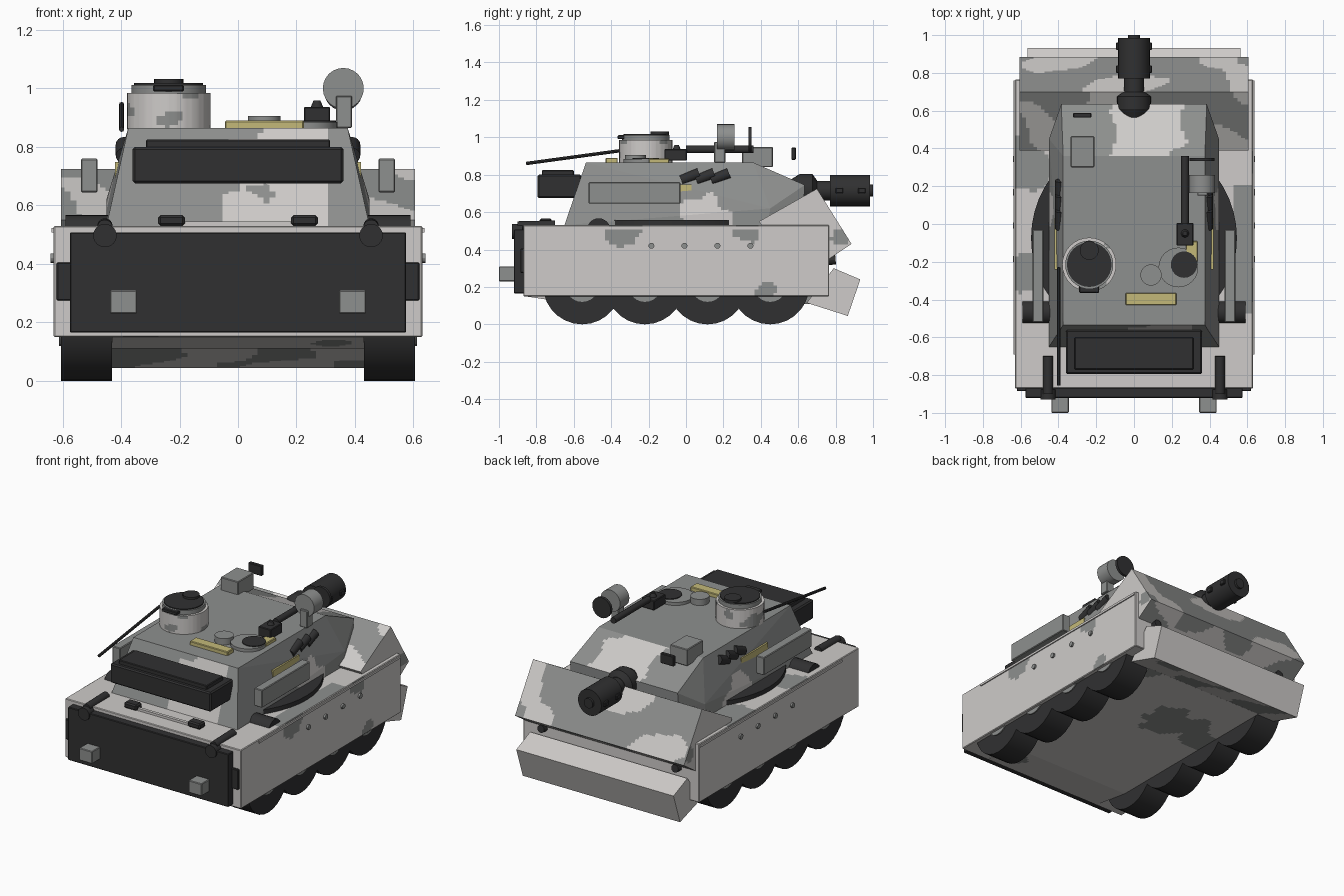
import bpy, bmesh, math
from mathutils import Vector, noise

if "Cube" in bpy.data.objects:
    bpy.data.objects.remove(bpy.data.objects["Cube"])


def mat(name, c):
    m = bpy.data.materials.new(name)
    m.diffuse_color = (*c, 1)
    m.use_nodes = True
    m.node_tree.nodes["Principled BSDF"].inputs["Base Color"].default_value = m.diffuse_color
    return m


PALE = mat("pale_grey", (0.62, 0.60, 0.585))
MID = mat("mid_grey", (0.27, 0.277, 0.272))
DARK = mat("charcoal", (0.03, 0.03, 0.031))
SAND = mat("sand_yellow", (0.55, 0.485, 0.19))


def finish(name, bm, m, bevel=0):
    bmesh.ops.recalc_face_normals(bm, faces=bm.faces[:])
    if bevel:
        bmesh.ops.bevel(bm, geom=bm.edges[:], offset=bevel, segments=1, affect='EDGES')
    me = bpy.data.meshes.new(name)
    bm.to_mesh(me)
    bm.free()
    me.materials.append(m)
    me.shade_smooth()
    me.set_sharp_from_angle(angle=math.radians(30))
    o = bpy.data.objects.new(name, me)
    bpy.context.collection.objects.link(o)
    return o


def box(name, x, y, z, m, bevel=0.004):
    """Box from (min, max) ranges."""
    bm = bmesh.new()
    bmesh.ops.create_cube(bm, size=1)
    for v in bm.verts:
        v.co = [(r[0] + r[1]) / 2 + c * abs(r[1] - r[0]) for c, r in zip(v.co, (x, y, z))]
    return finish(name, bm, m, bevel)


def rod(name, a, b, r, m, r2=None, seg=24):
    """Cylinder or cone from point a to point b."""
    a, b = Vector(a), Vector(b)
    bm = bmesh.new()
    bmesh.ops.create_cone(bm, cap_ends=True, segments=seg, radius1=r,
                          radius2=r if r2 is None else r2, depth=(b - a).length)
    q = Vector((0, 0, 1)).rotation_difference(b - a)
    for v in bm.verts:
        v.co = q @ v.co + (a + b) / 2
    return finish(name, bm, m)


def prism(name, prof, hx, m):
    """Side profile of (y, z) points, extruded across the width."""
    bm = bmesh.new()
    f = bm.faces.new([bm.verts.new((-hx, y, z)) for y, z in prof])
    g = bmesh.ops.extrude_face_region(bm, geom=[f])['geom']
    for v in g:
        if isinstance(v, bmesh.types.BMVert):
            v.co.x = hx
    return finish(name, bm, m)


def camo(o, rule, step=0.02):
    """Cut the faces into a grid and paint those where rule(p, n) is true."""
    me = o.data
    bm = bmesh.new()
    bm.from_mesh(me)
    for ax in range(3):
        cs = [v.co[ax] for v in bm.verts]
        n = Vector([float(i == ax) for i in range(3)])
        for k in range(int(min(cs) / step) - 1, int(max(cs) / step) + 2):
            c = (k + 0.37) * step
            if min(cs) < c < max(cs):
                bmesh.ops.bisect_plane(bm, geom=bm.verts[:] + bm.edges[:] + bm.faces[:],
                                       plane_co=n * c, plane_no=n)
    me.materials.append(MID)
    for f in bm.faces:
        f.material_index = int(rule(f.calc_center_median(), f.normal))
    bm.to_mesh(me)
    bm.free()
    me.shade_flat()


def blotch(p, seed, s=3.6):
    return noise.noise(Vector((p.x * s + seed, p.y * s + 2.3 * seed, p.z * s * 1.3)))


def spot(a, b, ca, cb, r, p):
    """Wobbly round patch."""
    return math.hypot(a - ca, b - cb) < r * (1 + .6 * blotch(p, 9.2, 9))


def hull_rule(p, n):
    if n.x > .5:
        return (spot(p.y, p.z, -.31, .49, .085, p) or spot(p.y, p.z, .33, .53, .075, p)
                or spot(p.y, p.z, .43, .18, .05, p))
    if n.z > .5:
        return p.x > .52 and -.48 < p.y < .2 or spot(p.x, p.y, -.6, -.25, .1, p) or spot(p.x, p.y, -.6, .3, .15, p)
    return n.z < -.5 and blotch(p, 4.1) > .3


def wedge_rule(p, n):
    if abs(n.x) > .5:
        return spot(p.y, p.z, .83, .48, .05, p)
    return blotch(p, 7.7) > (.06 if n.y > 0 else -.1)


def turret_rule(p, n):
    if n.z > .95:
        return True
    if n.y < -.5:                                   # rear slope
        return p.x + .25 * blotch(p, 2.4, 8) < .02 or p.x > .3
    if n.y > .3 and n.z > .2 and abs(p.x) < .39:    # front slope
        return not -.07 < p.x + .12 * blotch(p, 5.3, 6) < .23
    return not (spot(p.y, p.z, .08, .58, .1, p) or spot(p.y, p.z, .2, .55, .06, p))


# hull, belly, front wedge and lower nose
hull = box("hull", (-.63, .63), (-.87, .765), (.15, .53), PALE)
camo(hull, hull_rule)
belly = prism("belly", [(-.86, .2), (-.86, .15), (-.6, .11), (.66, .11), (.76, .2)], .43, PALE)
camo(belly, lambda p, n: spot(p.x, p.y, -.1, .25, .17, p) or blotch(p, 3.3) > .38)
wedge = prism("front_wedge", [(.70, .725), (.885, .43), (.765, .35), (.5, .4), (.39, .55)], .605, PALE)
camo(wedge, wedge_rule)
nose = prism("lower_nose", [(.79, .30), (.932, .24), (.865, .045), (.645, .115)], .563, PALE)
camo(nose, lambda p, n: n.z < -.5 and blotch(p, 1.2) > .15)

# turret body
bm = bmesh.new()
for s in (-1, 1):
    for p in ((.45, -.65, .53), (.45, .44, .53), (.375, -.535, .865), (.375, .36, .865),
              (.385, .635, .745), (.385, .63, .66), (.45, .45, .62)):
        bm.verts.new((s * p[0], p[1], p[2]))
bmesh.ops.convex_hull(bm, input=bm.verts[:])
turret = finish("turret", bm, PALE)
camo(turret, turret_rule)
rod("turret_ring", (0, -.075, .525), (0, -.075, .558), .545, DARK, seg=48)

# rear bin
box("rear_bin", (-.36, .36), (-.795, -.56), (.675, .80), DARK, .008)
box("rear_bin_lid", (-.315, .315), (-.77, -.6), (.79, .825), DARK)

# rear plate and fittings
box("rear_plate", (-.575, .575), (-.92, -.865), (.165, .508), DARK)
box("deck_strip", (-.2, .2), (-.765, -.745), (.53, .545), PALE, 0)
for s in (-1, 1):
    sd = "right" if s > 0 else "left"

    def X(a, b, s=s):
        return (min(s * a, s * b), max(s * a, s * b))
    box("rear_block_" + sd, X(.345, .438), (-1.0, -.91), (.23, .31), MID)
    box("rear_bracket_" + sd, X(.57, .62), (-.885, -.86), (.275, .405), DARK)
    rod("tow_arm_" + sd, (s * .455, -.70, .53), (s * .455, -.90, .525), .026, DARK)
    rod("tow_disc_" + sd, (s * .455, -.875, .497), (s * .455, -.93, .497), .04, DARK)
    box("deck_pad_" + sd, X(.182, .273), (-.78, -.72), (.53, .567), DARK, .008)
    rod("deck_roll_" + sd, (s * .445, -.467, .505), (s * .59, -.467, .505), .062, DARK)
    rod("tow_hook_" + sd, (s * .48, .74, .34), (s * .48, .80, .345), .025, DARK, seg=12)
    # side armour, stowage plates and grenade launchers
    box("skirt_rail_" + sd, X(.62, .637), (-.69, .76), (.508, .522), PALE, 0)
    for i in range(4):
        y = -.185 + .1765 * i
        rod("skirt_bolt_" + sd, (s * .62, y, .42), (s * .641, y, .42), .016, MID, seg=12)
    box("side_plate_" + sd, X(.48, .537), (-.52, -.03), (.645, .76), MID)
    box("side_panel_" + sd, X(.40, .42), (-.24, .03), (.69, .748), SAND, 0)
    for i in range(3):
        y = .02 + .08 * i
        rod("launcher_" + sd, (s * .39, y - .045, .77), (s * .39, y + .05, .808), .028, DARK, seg=16)
    # wheels
    for i in range(4):
        y = -.555 + .335 * i
        rod("wheel_" + sd, (s * .43, y, .21), (s * .605, y, .21), .21, DARK, seg=28)
        rod("wheel_hub_" + sd, (s * .425, y, .21), (s * .612, y, .21), .09, MID)

# commander cupola
cup = rod("cupola", (-.237, -.215, .86), (-.237, -.215, .985), .143, PALE, seg=32)
camo(cup, lambda p, n: blotch(p, 3.1, 9) > .22, .015)
cup.data.shade_smooth()
cup.data.set_sharp_from_angle(angle=math.radians(30))
rod("cupola_rim", (-.237, -.215, .985), (-.237, -.215, 1.012), .127, MID, seg=32)
rod("cupola_lid", (-.237, -.215, 1.0), (-.237, -.215, 1.018), .118, DARK, seg=32)
rod("cupola_knob", (-.237, -.14, 1.01), (-.237, -.14, 1.032), .05, DARK)
box("cupola_latch", (-.29, -.185), (-.365, -.32), (.99, 1.012), DARK)

# loader hatch, vent and yellow roof strips
rod("hatch_rim", (.235, -.23, .86), (.235, -.23, .885), .105, MID, seg=32)
rod("hatch_lid", (.265, -.215, .88), (.265, -.215, .89), .07, DARK)
rod("roof_vent", (.09, -.27, .86), (.09, -.27, .905), .056, MID)
box("roof_strip_rear", (-.045, .225), (-.43, -.365), (.86, .89), SAND)
box("roof_strip_side", (.275, .337), (-.2, -.09), (.86, .886), SAND)

# roof machine gun
box("machine_gun_body", (.225, .315), (-.115, .005), (.875, .937), DARK)
rod("machine_gun_sight", (.27, -.05, .93), (.27, -.05, .958), .024, DARK, .012, 16)
rod("machine_gun_barrel", (.27, 0, .935), (.27, .36, .935), .02, DARK, seg=16)

# searchlight with front disc
box("lamp_post", (.335, .39), (.15, .21), (.865, .975), MID)
rod("lamp_body", (.36, .165, 1.0), (.36, .26, 1.0), .07, MID)
rod("lamp_disc", (.36, .333, .99), (.36, .35, .99), .066, DARK)

# gun sight box and its front shield
box("sight_box", (-.335, -.21), (.30, .465), (.84, .948), MID)
box("sight_shield", (-.322, -.225), (.563, .588), (.88, .945), DARK)

# antenna
rod("antenna", (-.398, -.23, .945), (-.398, -.855, .86), .009, DARK, seg=8)

# main gun
rod("gun_root", (0, .545, .715), (0, .61, .715), .05, DARK, .09)
rod("gun_collar", (0, .61, .715), (0, .675, .715), .09, DARK)
rod("gun_neck_cone", (0, .675, .715), (0, .70, .715), .09, DARK, .055)
rod("gun_neck", (0, .69, .715), (0, .78, .715), .052, DARK)
rod("gun_barrel", (0, .77, .715), (0, .985, .715), .084, DARK)
rod("gun_muzzle", (0, .98, .715), (0, 1.0, .715), .032, DARK)
for y in (.82, .94):
    box("gun_lugs", (-.095, .095), (y - .02, y + .02), (.70, .73), DARK)
